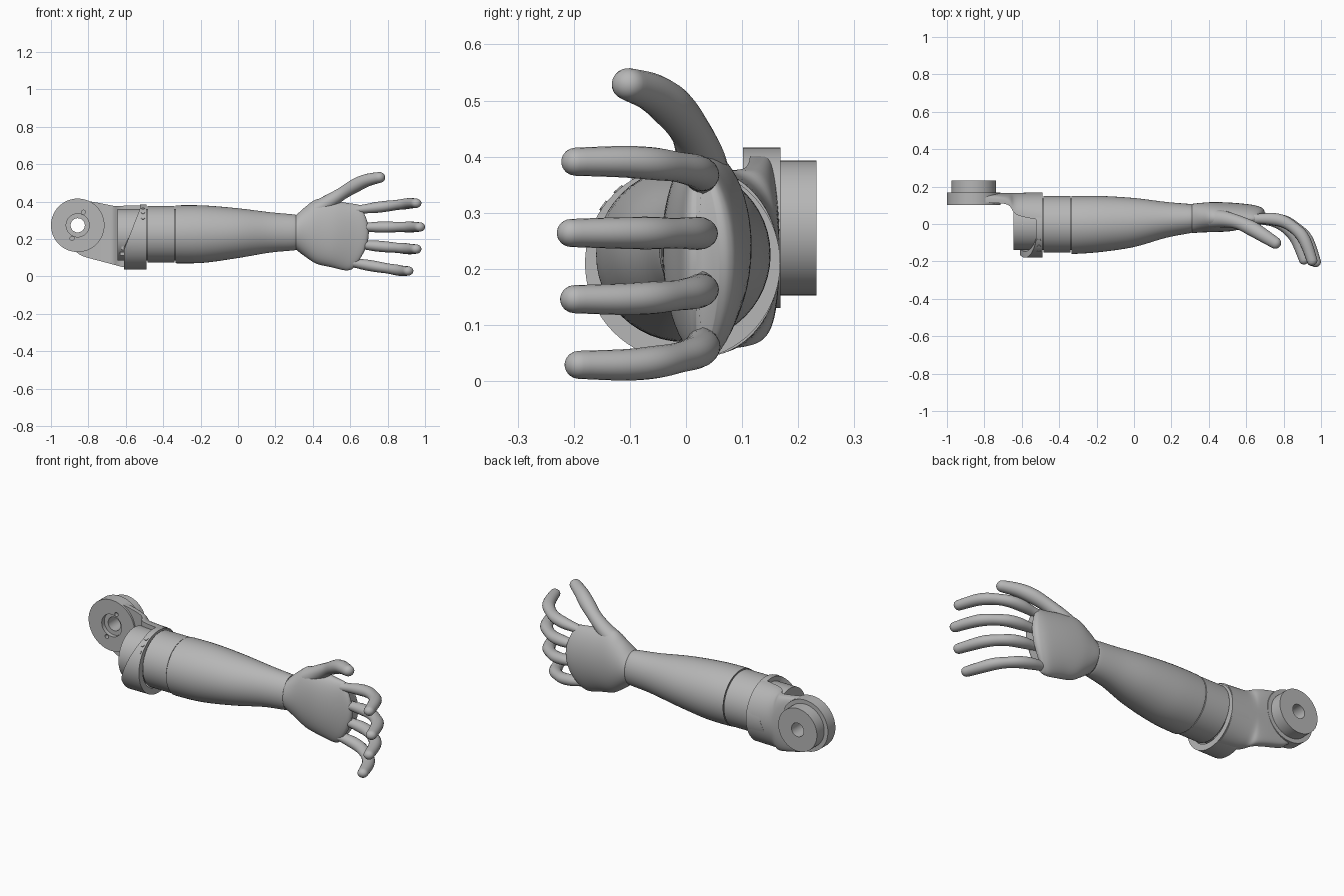
import bpy, bmesh, math
from mathutils import Vector, Matrix

old = bpy.data.objects.get("Cube")
if old:
    bpy.data.objects.remove(old)

grey = bpy.data.materials.new("mid grey plastic")
grey.use_nodes = True
tone = (0.47, 0.47, 0.47, 1)
grey.diffuse_color = tone
grey.node_tree.nodes["Principled BSDF"].inputs["Base Color"].default_value = tone


def finish(name, bm, angle=35):
    bmesh.ops.recalc_face_normals(bm, faces=bm.faces)
    mesh = bpy.data.meshes.new(name)
    bm.to_mesh(mesh)
    bm.free()
    mesh.materials.append(grey)
    ob = bpy.data.objects.new(name, mesh)
    bpy.context.collection.objects.link(ob)
    smooth(ob, angle)
    return ob


def smooth(ob, angle=35):
    bpy.ops.object.select_all(action='DESELECT')
    ob.select_set(True)
    bpy.context.view_layer.objects.active = ob
    bpy.ops.object.shade_smooth_by_angle(angle=math.radians(angle))


def skin_rings(name, rings, angle=35, closed=False):
    """Bridge rings of points; cap the ends unless the rings form a loop."""
    bm = bmesh.new()
    rows = [[bm.verts.new(p) for p in ring] for ring in rings]
    n = len(rows[0])
    pairs = list(zip(rows, rows[1:]))
    if closed:
        pairs.append((rows[-1], rows[0]))
    else:
        bm.faces.new(rows[0])
        bm.faces.new(rows[-1])
    for a, b in pairs:
        for i in range(n):
            j = (i + 1) % n
            bm.faces.new((a[i], a[j], b[j], b[i]))
    return finish(name, bm, angle)


def refine(keys, steps=6):
    """Smoothly interpolate a list of equal-length tuples."""
    out = []
    for i in range(len(keys) - 1):
        p0, p1 = keys[max(i - 1, 0)], keys[i]
        p2, p3 = keys[i + 1], keys[min(i + 2, len(keys) - 1)]
        for k in range(steps):
            t = k / steps
            out.append([b + 0.5 * t * (c - a + t * (2*a - 5*b + 4*c - d + t * (3*(b - c) + d - a)))
                        for a, b, c, d in zip(p0, p1, p2, p3)])
    out.append(list(keys[-1]))
    return out


def loft_x(name, keys, sides=48, steps=6):
    """Oval sections: x, y, z, half depth, half height, arch, bow."""
    rings = []
    for x, y, z, ry, rz, arch, bow in refine(keys, steps):
        ring = []
        for i in range(sides):
            a = math.tau * i / sides
            c, s = math.cos(a), math.sin(a)
            ring.append((x + bow * (1 - s * s) + 0.3 * bow * s,
                         y + ry * c - arch * s * s, z + rz * s))
        rings.append(ring)
    return skin_rings(name, rings, 45)


def cylinder(name, centre, radius, length, axis, sides=64):
    bm = bmesh.new()
    turn = Vector((0, 0, 1)).rotation_difference(Vector(axis)).to_matrix().to_4x4()
    bmesh.ops.create_cone(bm, cap_ends=True, segments=sides, radius1=radius, radius2=radius,
                          depth=length, matrix=Matrix.Translation(centre) @ turn)
    return finish(name, bm)


def tube(name, points, radii, depth=1.0, sides=20):
    """Rounded limb along a path, with a domed tip; depth widens it across the bend."""
    keys = refine([(*p, r) for p, r in zip(points, radii)], 5)
    path = [(Vector(k[:3]), k[3]) for k in keys]
    tip, r = path[-1]
    aim = (tip - path[-2][0]).normalized()
    path += [(tip + aim * r * math.sin(a), r * math.cos(a)) for a in (0.35, 0.7, 1.0, 1.25, 1.48)]
    rings = []
    for i, (p, r) in enumerate(path):
        d = (path[min(i + 1, len(path) - 1)][0] - path[max(i - 1, 0)][0]).normalized()
        u = (Vector((0, 0, 1)) - d * d.z).normalized()
        v = d.cross(u) * depth
        rings.append([p + r * (u * math.cos(math.tau * k / sides) + v * math.sin(math.tau * k / sides))
                      for k in range(sides)])
    return skin_rings(name, rings, 50)


def cut(target, *cutters):
    for c in cutters:
        m = target.modifiers.new("cut", 'BOOLEAN')
        m.operation, m.object, m.solver = 'DIFFERENCE', c, 'EXACT'
        bpy.context.view_layer.objects.active = target
        bpy.ops.object.modifier_apply(modifier=m.name)
    smooth(target)


# Forearm, collar and the recessed cores that show in the seams
loft_x("forearm", [(-.33, -.005, .225, .152, .152, 0, 0), (-.322, -.005, .225, .155, .155, 0, 0),
                   (-.18, 0, .226, .15, .153, 0, 0), (0, .008, .231, .131, .133, 0, 0),
                   (.17, .022, .235, .096, .108, 0, 0), (.298, .029, .235, .078, .096, 0, 0),
                   (.303, .029, .235, .074, .091, 0, 0)])
cylinder("collar", (-.4125, -.002, .225), .151, .145, (1, 0, 0))
cylinder("collar_core", (-.4825, -.002, .222), .138, .325, (1, 0, 0))
loft_x("wrist_core", [(.28, .029, .235, .07, .085, 0, 0), (.33, .029, .235, .07, .085, 0, 0)])

# Palm, sloping up to a rounded knuckle edge
loft_x("palm", [(.309, .03, .235, .073, .09, 0, 0), (.315, .03, .235, .078, .096, 0, 0),
                (.36, .034, .238, .079, .133, 0, 0), (.42, .037, .24, .08, .172, .005, .005),
                (.5, .038, .228, .076, .178, .01, .02), (.58, .044, .212, .06, .179, .015, .045),
                (.615, .043, .21, .048, .176, .015, .06), (.63, .041, .21, .036, .17, .013, .063),
                (.635, .039, .21, .02, .162, .012, .063)])

# Fingers share one bend, placed between a base and a tip
bend = [(0, .028), (.14, .027), (.34, .024), (.52, .01), (.68, -.022), (.82, -.065), (.91, -.12), (1, -.205)]
girth = [.024, .024, .029, .029, .027, .029, .028, .025]
fingers = {"index_finger": (.63, .355, .953, .391, .008), "middle_finger": (.64, .263, .972, .264, 0),
           "ring_finger": (.63, .172, .953, .146, .006), "little_finger": (.57, .08, .91, .029, .014)}
for name, (x0, z0, x1, z1, shift) in fingers.items():
    tube(name, [(x0 + (x1 - x0) * f, y + shift * f, z0 + (z1 - z0) * min(1, f * 1.1))
                for f, y in bend], girth, 1.12)

tube("thumb", [(.42, .03, .355), (.49, .025, .4), (.56, .008, .445), (.63, -.024, .487),
               (.69, -.06, .514), (.757, -.102, .529)], [.048, .04, .034, .037, .034, .029], 1.08)

# Elbow cuff: a ring whose outer edge slants back towards the top
rows = [[], [], [], []]
for i in range(72):
    a = math.tau * i / 72
    c, s = math.cos(a), math.sin(a)
    z = .21 + .174 * s
    edge = -.61 + .085 * min(1, max(0, (z - .14) / .22))
    for row, r, x in zip(rows, (.174, .174, .14, .14), (edge, -.49, -.49, edge)):
        row.append((x, -.006 + r * c, .21 + r * s))
skin_rings("elbow_cuff", rows, closed=True)

# Bracket: a D-shaped shell that flattens into the pivot plate
rings = []
for x, low, high, y0, y1, power in refine(
        [(-.87, .135, .407, .114, .166, .2), (-.83, .108, .407, .114, .166, .25),
         (-.73, .08, .39, .112, .167, .4), (-.67, .064, .378, .1, .167, .6),
         (-.64, .056, .376, .06, .167, .8), (-.6, .048, .378, .04, .167, .9),
         (-.495, .042, .38, .02, .167, .95)], 5):
    ring = []
    for i in range(33):
        a = math.pi * (i / 32 - .5)
        ring.append((x, y0 + (y1 - y0) * max(0, math.cos(a)) ** power,
                     (low + high) / 2 + (high - low) / 2 * math.sin(a)))
    rings.append(ring)
bracket = skin_rings("elbow_bracket", rings)

# Pivot disc and hub with a stepped bore and two screw holes
px, pz, along_y = -.857, .273, (0, 1, 0)
disc = cylinder("pivot_disc", (px, .135, pz), .143, .066, along_y)
hub = cylinder("pivot_hub", (px, .197, pz), .12, .072, along_y)
bore = cylinder("bore_cutter", (px, .15, pz), .038, .4, along_y, 32)
recess = cylinder("recess_cutter", (px, .1, pz), .062, .05, along_y, 32)
screws = [cylinder("screw_cutter", (px + k * .03, .1, pz + k * .07), .011, .05, along_y, 16)
          for k in (1, -1)]
cut(disc, bore, recess, *screws)
cut(bracket, bore, recess, *screws)
cut(hub, bore)
for c in (bore, recess, *screws):
    bpy.data.objects.remove(c)

# Small latch teeth and studs on the cuff
for i in range(3):
    bm = bmesh.new()
    bmesh.ops.create_cube(bm, size=1, matrix=Matrix.Translation((-.612 + .008 * i, -.1, .12 + .03 * i))
                          @ Matrix.Diagonal((.04, .05, .018, 1)))
    finish("latch_tooth", bm)
    a = math.radians(118 + 13 * i)
    out = Vector((0, math.cos(a), math.sin(a)))
    cylinder("cuff_stud", Vector((-.508, -.006, .21)) + out * .174, .01, .005, out, 12)
